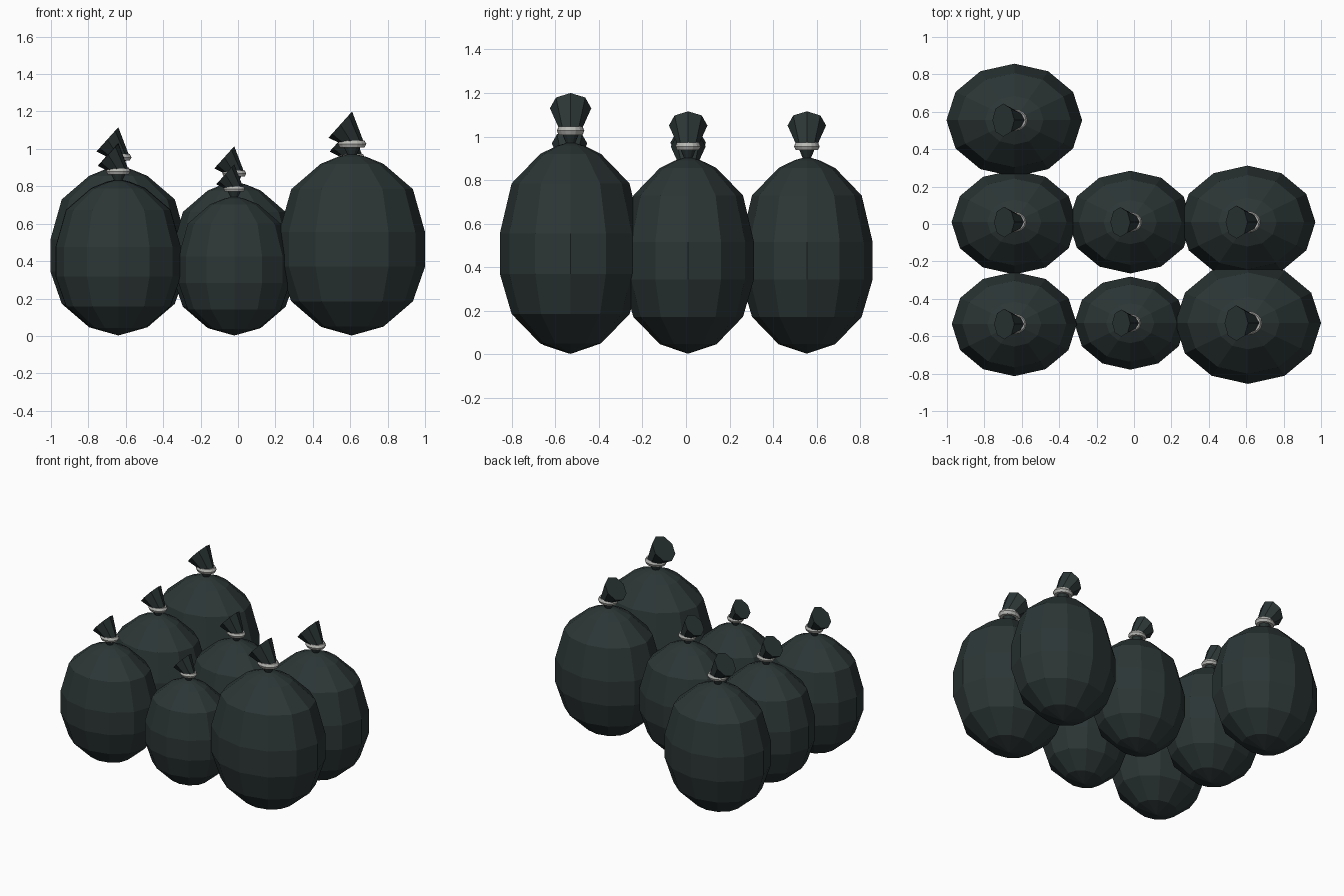
import bpy
import bmesh
from math import cos, sin, pi
from mathutils import Vector

cube = bpy.data.objects.get("Cube")
if cube:
    bpy.data.objects.remove(cube, do_unlink=True)


def make_material(name, color):
    mat = bpy.data.materials.new(name)
    mat.use_nodes = True
    mat.diffuse_color = color
    mat.node_tree.nodes["Principled BSDF"].inputs["Base Color"].default_value = color
    return mat


plastic = make_material("dark bag plastic", (0.025, 0.036, 0.036, 1))
wire = make_material("pale tie", (0.48, 0.48, 0.46, 1))
DEPTH = 0.833  # bags are narrower front to back


def ellipse(bm, center, u, v, sides):
    """Ring of vertices spanned by the half axes u and v."""
    angles = [2 * pi * i / sides for i in range(sides)]
    return [bm.verts.new(Vector(center) + Vector(u) * cos(a) + Vector(v) * sin(a))
            for a in angles]


def bridge(bm, low, high):
    n = len(low)
    for i in range(n):
        j = (i + 1) % n
        bm.faces.new((low[i], low[j], high[j], high[i]))


def finish(bm, name, mat):
    bmesh.ops.recalc_face_normals(bm, faces=bm.faces)
    mesh = bpy.data.meshes.new(name)
    bm.to_mesh(mesh)
    bm.free()
    mesh.materials.append(mat)
    return mesh


# Faceted bag body, closed at the bottom pole and drawn in at the neck
def body_mesh():
    bm = bmesh.new()
    profile = [(0.168, 0.05), (0.325, 0.185), (0.39, 0.37), (0.39, 0.555),
               (0.325, 0.785), (0.168, 0.92), (0.075, 0.958), (0.025, 0.97),
               (0.055, 1.03)]
    rings = [ellipse(bm, (0, 0, z), (r, 0, 0), (0, r * DEPTH, 0), 12)
             for r, z in profile]
    for low, high in zip(rings, rings[1:]):
        bridge(bm, low, high)
    pole = bm.verts.new((0, 0, 0.003))
    for i in range(12):
        bm.faces.new((pole, rings[0][i - 1], rings[0][i]))
    bm.faces.new(rings[-1])
    return finish(bm, "bag_body", plastic)


# Gathered top: flares from the tie to a slanted flat end
def top_mesh():
    bm = bmesh.new()
    low = ellipse(bm, (0, 0, 1.03), (0.065, 0, 0), (0, 0.05, 0), 8)
    high = ellipse(bm, (-0.063, 0, 1.13), (0.063, 0, 0.07), (0, 0.095, 0), 8)
    bridge(bm, low, high)
    bm.faces.new(low)
    bm.faces.new(high)
    return finish(bm, "gathered_top", plastic)


# Tie: a thick oval band around the neck
def tie_mesh():
    bm = bmesh.new()
    rings = []
    for k in range(6):
        a = 2 * pi * k / 6
        r, z = 0.056 + 0.02 * cos(a), 1.027 + 0.022 * sin(a)
        rings.append(ellipse(bm, (0, 0, z), (r, 0, 0), (0, r * DEPTH, 0), 16))
    for k in range(6):
        bridge(bm, rings[k - 1], rings[k])
    return finish(bm, "neck_tie", wire)


parts = [body_mesh(), top_mesh(), tie_mesh()]

# Bag positions and sizes
bags = {
    "back_right": (-0.64, 0.555, 0.93),
    "middle_right": (-0.64, 0.01, 0.86),
    "front_right": (-0.64, -0.535, 0.857),
    "middle_centre": (-0.02, 0.01, 0.845),
    "front_centre": (-0.02, -0.53, 0.765),
    "middle_left": (0.607, 0.01, 0.93),
    "front_left": (0.61, -0.53, 1.0),
}
for place, (x, y, size) in bags.items():
    for mesh in parts:
        ob = bpy.data.objects.new(place + "_" + mesh.name, mesh)
        ob.location = (x, y, 0)
        ob.scale = (size, size, size)
        bpy.context.collection.objects.link(ob)
